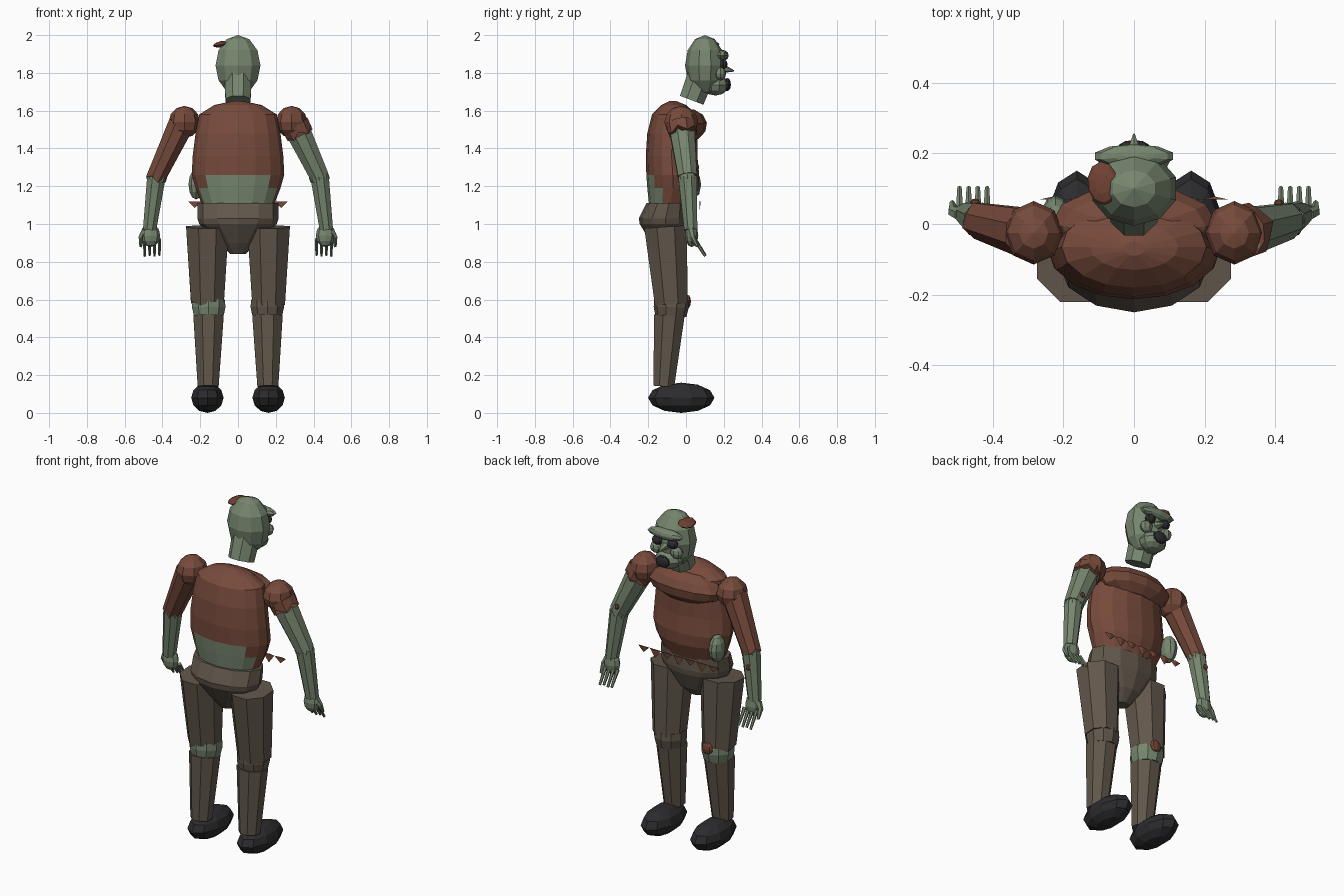
import bpy, bmesh
from math import sin, cos, pi
from mathutils import Vector, Euler

if "Cube" in bpy.data.objects:
    bpy.data.objects.remove(bpy.data.objects["Cube"])


def paint(name, rgb):
    m = bpy.data.materials.new(name)
    m.use_nodes = True
    m.diffuse_color = (*rgb, 1)
    bsdf = m.node_tree.nodes["Principled BSDF"]
    bsdf.inputs["Base Color"].default_value = (*rgb, 1)
    bsdf.inputs["Roughness"].default_value = 0.9
    return m


SKIN = paint("grey green skin", (0.185, 0.24, 0.16))
SHIRT = paint("rust shirt", (0.185, 0.07, 0.045))
CLOTH = paint("brown trousers", (0.12, 0.095, 0.07))
WOUND = paint("wound red", (0.17, 0.055, 0.035))
BLACK = paint("black", (0.025, 0.025, 0.028))


def finish(name, bm, *mats):
    bmesh.ops.recalc_face_normals(bm, faces=bm.faces)
    mesh = bpy.data.meshes.new(name)
    bm.to_mesh(mesh)
    bm.free()
    for m in mats:
        mesh.materials.append(m)
    ob = bpy.data.objects.new(name, mesh)
    bpy.context.collection.objects.link(ob)
    return ob


def ball(name, loc, size, mat, rot=(0, 0, 0), segs=10, rings=6):
    bm = bmesh.new()
    bmesh.ops.create_uvsphere(bm, u_segments=segs, v_segments=rings, radius=1)
    turn = Euler(rot)
    for v in bm.verts:
        p = Vector([a * b for a, b in zip(v.co, size)])
        p.rotate(turn)
        v.co = p + Vector(loc)
    return finish(name, bm, mat)


def skin_rings(bm, rings):
    """Bridge a list of point loops and cap both ends."""
    loops = [[bm.verts.new(p) for p in ring] for ring in rings]
    n = len(loops[0])
    for a, b in zip(loops, loops[1:]):
        for i in range(n):
            j = (i + 1) % n
            bm.faces.new((a[i], a[j], b[j], b[i]))
    bm.faces.new(loops[0])
    bm.faces.new(loops[-1])


def limb(name, path, mat, n=8, jag=0.0):
    """Faceted tube through (point, radius) pairs, with an optional torn end."""
    bm = bmesh.new()
    pts = [Vector(p) for p, r in path]
    axis = (pts[-1] - pts[0]).normalized()
    u = axis.cross(Vector((0, 1, 0))).normalized()
    w = axis.cross(u)
    rings = []
    for k, (p, r) in enumerate(path):
        last = k == len(path) - 1
        ring = []
        for i in range(n):
            a = 2 * pi * (i + 0.5) / n
            tear = axis * (jag * (i % 2)) if last else Vector()
            ring.append(pts[k] + (u * cos(a) + w * sin(a)) * r + tear)
        rings.append(ring)
    skin_rings(bm, rings)
    return finish(name, bm, mat)


def oval_stack(name, levels, mats, n=16):
    """Stack of ovals given as (height, half width, back y, front y)."""
    bm = bmesh.new()
    skin_rings(bm, [[(rx * cos(2 * pi * i / n),
                      (y0 + y1) / 2 + (y1 - y0) / 2 * sin(2 * pi * i / n), z)
                     for i in range(n)] for z, rx, y0, y1 in levels])
    return finish(name, bm, *mats)


# Torso with the torn shirt open over the lower back
torso = oval_stack("torso", [
    (1.10, 0.19, -0.195, 0.03), (1.19, 0.225, -0.205, 0.065),
    (1.26, 0.245, -0.21, 0.07), (1.36, 0.24, -0.213, 0.06),
    (1.48, 0.225, -0.205, 0.06), (1.58, 0.205, -0.18, 0.05),
    (1.63, 0.125, -0.13, 0.0), (1.65, 0.03, -0.09, -0.05)], (SHIRT, SKIN))
for face in torso.data.polygons:
    c = face.center
    if c.z < 1.26 and c.y < -0.11 and abs(c.x) < (0.18 if c.z < 1.19 else 0.15):
        face.material_index = 1
ball("chest", (0, 0.0, 1.52), (0.235, 0.112, 0.09), SHIRT, (0.15, 0, 0), 12)
ball("exposed_side", (-0.222, 0.025, 1.21), (0.042, 0.055, 0.08), SKIN)

# Ragged shirt hem hanging at the belly
bm = bmesh.new()
for i in range(-3, 4):
    x = i * 0.076
    low = 1.085 if i % 2 else 1.07
    top = [(x - 0.037, 0.07, 1.12), (x + 0.037, 0.07, 1.12), (x, 0.078, 1.12), (x, 0.072, low)]
    v = [bm.verts.new(p) for p in top]
    for f in ((0, 1, 2), (0, 1, 3), (1, 2, 3), (2, 0, 3)):
        bm.faces.new([v[k] for k in f])
finish("ragged_hem", bm, SHIRT)

# Hips
oval_stack("pelvis", [
    (0.84, 0.04, -0.14, -0.07), (0.90, 0.10, -0.185, -0.01),
    (1.00, 0.205, -0.245, 0.03), (1.03, 0.215, -0.25, 0.035),
    (1.11, 0.215, -0.21, 0.03)], (CLOTH,), 12)

for s, side in ((1, "left"), (-1, "right")):
    bare = s < 0
    # Legs and shoes
    limb(side + "_thigh", [((s * 0.162, -0.108, 0.985), 0.122),
                           ((s * 0.162, -0.078, 0.575), 0.094)], CLOTH, 8, -0.02 if bare else 0)
    limb(side + "_knee", [((s * 0.155, -0.078, 0.60), 0.09),
                          ((s * 0.155, -0.078, 0.56), 0.093),
                          ((s * 0.155, -0.08, 0.51), 0.082)], SKIN if bare else CLOTH, 10)
    limb(side + "_shin", [((s * 0.156, -0.088, 0.515), 0.087),
                          ((s * 0.158, -0.118, 0.14), 0.06)], CLOTH)
    ball(side + "_shoe", (s * 0.162, -0.025, 0.08), (0.09, 0.176, 0.08), BLACK)

    # Shoulders and arms
    ball(side + "_shoulder", (s * 0.284, -0.025, 1.54), (0.083, 0.09, 0.085), SHIRT, segs=8)
    shoulder, elbow = (s * 0.30, -0.025, 1.53), (s * 0.432, 0.008, 1.25)
    wrist = (s * 0.468, 0.025, 0.97)
    limb(side + "_upper_arm", [(shoulder, 0.074), (elbow, 0.054)], SHIRT if bare else SKIN,
         8, 0.02 if bare else 0)
    if not bare:
        limb("left_sleeve", [(shoulder, 0.079), ((0.317, -0.02, 1.495), 0.077)], SHIRT, 10, 0.03)
    ball(side + "_elbow", (s * 0.43, 0.008, 1.245), (0.055, 0.053, 0.045), SKIN, segs=8)
    limb(side + "_forearm", [(elbow, 0.053), (wrist, 0.038)], SKIN)
    ball(side + "_hand", (s * 0.462, 0.03, 0.94), (0.05, 0.035, 0.062), SKIN, segs=8)
    for i in range(4):
        x = s * (0.416 + 0.026 * i)
        limb(side + "_finger", [((x, 0.045, 0.92), 0.011),
                                ((x, 0.102, 0.835 - 0.005 * (i % 2)), 0.007)], SKIN, 6)
    limb(side + "_thumb", [((s * 0.49, 0.025, 0.97), 0.02),
                           ((s * 0.512, 0.035, 0.93), 0.016),
                           ((s * 0.515, 0.06, 0.88), 0.008)], SKIN, 6)

    # Paired facial parts
    ball(side + "_eye_socket", (s * 0.05, 0.196, 1.845), (0.034, 0.024, 0.026), BLACK, segs=8)
    ball(side + "_cheek", (s * 0.066, 0.182, 1.795), (0.038, 0.03, 0.035), SKIN, segs=8)

# Head, neck and face
ball("head", (0, 0.1, 1.84), (0.125, 0.105, 0.16), SKIN)
limb("neck", [((0, 0.03, 1.655), 0.072), ((0, 0.085, 1.80), 0.078)], SKIN)
ball("jaw", (0, 0.155, 1.735), (0.08, 0.072, 0.055), SKIN)
ball("brow", (0, 0.192, 1.892), (0.116, 0.034, 0.03), SKIN)
limb("nose", [((0, 0.185, 1.825), 0.028), ((0, 0.255, 1.81), 0.003)], SKIN, 6)
ball("mouth", (0, 0.218, 1.738), (0.045, 0.02, 0.035), BLACK)

# Wounds
ball("scalp_wound", (-0.088, 0.115, 1.952), (0.045, 0.062, 0.016), WOUND, (0, -0.2, 0.1))
ball("knee_wound", (-0.145, 0.008, 0.59), (0.036, 0.018, 0.036), WOUND, segs=8)
ball("left_arm_wound", (0.41, 0.06, 1.30), (0.014, 0.01, 0.016), WOUND, segs=8)
ball("right_arm_wound", (-0.45, 0.062, 1.17), (0.014, 0.01, 0.018), WOUND, segs=8)
